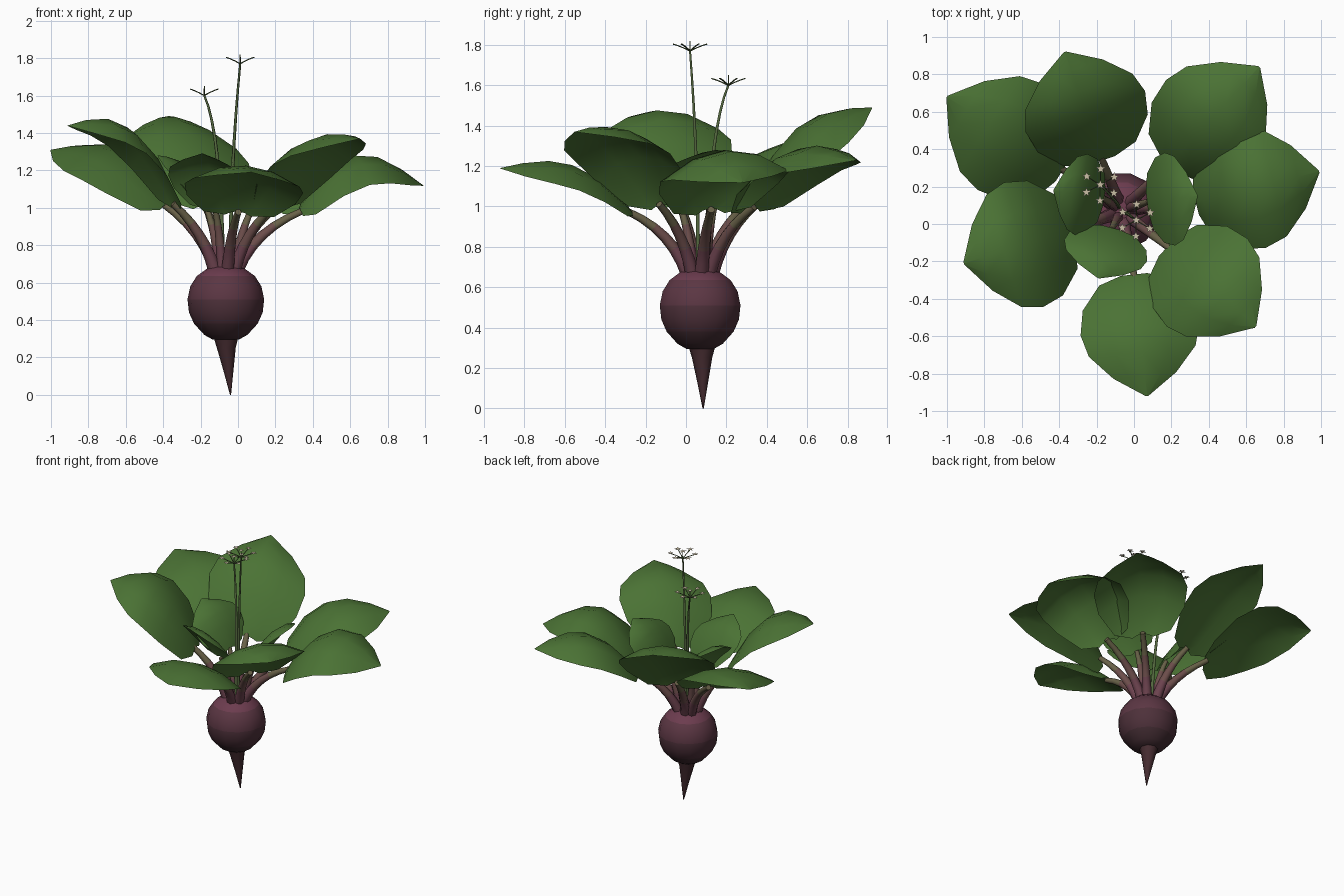
import bpy
from math import sin, cos, pi
from mathutils import Vector

if "Cube" in bpy.data.objects:
    bpy.data.objects.remove(bpy.data.objects["Cube"])


def material(name, rgb):
    m = bpy.data.materials.new(name)
    m.diffuse_color = (*rgb, 1)
    m.use_nodes = True
    m.node_tree.nodes["Principled BSDF"].inputs["Base Color"].default_value = m.diffuse_color
    return m


BULB = [material("beet_dark", (0.055, 0.025, 0.032)), material("beet_low", (0.075, 0.03, 0.042)),
        material("beet_mid", (0.105, 0.037, 0.056)), material("beet_top", (0.15, 0.045, 0.077))]
ROOT = material("root_brown", (0.06, 0.025, 0.03))
STALK = [material("stalk_low", (0.15, 0.055, 0.077)),
         material("stalk_mid", (0.15, 0.075, 0.07)),
         material("stalk_high", (0.14, 0.12, 0.065))]
GREEN = material("leaf_green", (0.07, 0.17, 0.035))
STEM = material("flower_stem_green", (0.09, 0.14, 0.05))
CREAM = material("petal_cream", (0.6, 0.53, 0.38))


def build(name, verts, faces, mats, angle=1.1):
    mesh = bpy.data.meshes.new(name)
    mesh.from_pydata([tuple(v) for v in verts], [], faces)
    mesh.update()
    ob = bpy.data.objects.new(name, mesh)
    bpy.context.collection.objects.link(ob)
    for m in mats:
        mesh.materials.append(m)
    bpy.ops.object.select_all(action='DESELECT')
    ob.select_set(True)
    bpy.context.view_layer.objects.active = ob
    bpy.ops.object.shade_smooth_by_angle(angle=angle)
    return ob


def tube(name, path, radii, sides, mats):
    """Capped tube through path; materials are spread along its length."""
    path = [Vector(p) for p in path]
    n = len(path)
    verts, faces = [], []
    for i, p in enumerate(path):
        d = (path[min(i + 1, n - 1)] - path[max(i - 1, 0)]).normalized()
        a = d.cross(Vector((0, 1, 0.01))).normalized()
        b = d.cross(a)
        verts += [p + radii[i] * (a * cos(2 * pi * k / sides) + b * sin(2 * pi * k / sides))
                  for k in range(sides)]
    for i in range(n - 1):
        for k in range(sides):
            j = (k + 1) % sides
            faces.append((i * sides + k, i * sides + j, (i + 1) * sides + j, (i + 1) * sides + k))
    faces.append(tuple(reversed(range(sides))))
    faces.append(tuple(range((n - 1) * sides, n * sides)))
    ob = build(name, verts, faces, mats)
    for i in range((n - 1) * sides):
        ob.data.polygons[i].material_index = (i // sides) * len(mats) // (n - 1)
    ob.data.polygons[len(faces) - 1].material_index = len(mats) - 1
    return ob


def bend(a, b, c, steps):
    """Quadratic curve from a to c, pulled towards b."""
    a, b, c = Vector(a), Vector(b), Vector(c)
    return [(1 - t) ** 2 * a + 2 * t * (1 - t) * b + t * t * c
            for t in (i / steps for i in range(steps + 1))]


# Bulb and tap root
CX, CY = -0.065, 0.07
profile = [(0.295, 0.07), (0.32, 0.115), (0.38, 0.17), (0.44, 0.197), (0.51, 0.205),
           (0.58, 0.19), (0.635, 0.155), (0.675, 0.1), (0.69, 0.045)]
tube("bulb", [(CX, CY, z) for z, r in profile], [r for z, r in profile], 14, BULB)
tube("tap_root", [(-0.065, 0.078, 0.34), (-0.062, 0.08, 0.25), (-0.05, 0.083, 0.12), (-0.04, 0.085, 0)],
     [0.075, 0.05, 0.025, 0.003], 8, [ROOT])

# Leaf outline: position along the midrib, relative half width
OUTLINE = [(0, 0.22), (0.06, 0.6), (0.25, 0.92), (0.45, 1), (0.63, 0.9), (0.83, 0.53), (1, 0.02)]
CROSS = (-1, -0.5, 0, 0.5, 1)


def leaf(name, base, tip, width, arch, roll, droop):
    base, tip = Vector(base), Vector(tip)
    d = (tip - base)
    left = Vector((-d.y, d.x, 0)).normalized()
    side = left * cos(roll) + Vector((0, 0, sin(roll)))
    verts, faces = [], []
    for t, w in OUTLINE:
        mid = base + d * t + Vector((0, 0, arch * sin(pi * t ** 0.88)))
        for u in CROSS:
            verts.append(mid + side * (u * w * width) - Vector((0, 0, droop * u * u * w)))
    m = len(CROSS)
    for i in range(len(OUTLINE) - 1):
        for k in range(m - 1):
            faces.append((i * m + k, (i + 1) * m + k, (i + 1) * m + k + 1, i * m + k + 1))
    build(name, verts, faces, [GREEN])
    # Leaf stalk rising from the crown to the underside of the leaf base
    flat = Vector((base.x - CX, base.y - CY, 0))
    foot = Vector((CX, CY, 0.66)) + flat.normalized() * min(0.06, flat.length * 0.35)
    knee = foot + flat * 0.24 + Vector((0, 0, 0.22))
    k = 0.4 + 0.6 * width / 0.33
    tube(name + "_stalk", bend(foot, knee, base + d * 0.03 - Vector((0, 0, 0.01)), 6),
         [(0.036 - 0.003 * i) * k for i in range(7)], 7, STALK)


# Outer leaves: base, tip, half width, arch, roll, droop
outer = [
    ((0.33, 0.12, 0.99), (0.99, 0.28, 1.12), 0.33, 0.23, 0.08, 0.13),
    ((0.19, 0.32, 1.00), (0.67, 0.84, 1.23), 0.32, 0.18, 0.08, 0.13),
    ((-0.17, 0.34, 1.01), (-0.37, 0.92, 1.49), 0.34, 0.17, 0.12, 0.12),
    ((-0.38, 0.29, 1.02), (-1.00, 0.68, 1.31), 0.34, 0.15, -0.18, 0.09),
    ((-0.33, -0.03, 1.02), (-0.91, -0.21, 1.44), 0.35, 0.22, -0.06, 0.12),
    ((0.00, -0.27, 0.98), (0.07, -0.92, 1.19), 0.32, 0.13, -0.08, 0.10),
    ((0.18, -0.12, 1.01), (0.65, -0.55, 1.37), 0.32, 0.18, 0.06, 0.11),
]
for i, args in enumerate(outer):
    leaf(f"outer_leaf_{i + 1}", *args)

# Small inner leaves
inner = [
    ((-0.16, 0.14, 1.00), (-0.43, 0.18, 1.28), 0.22, 0.09, -0.1, 0.06),
    ((0.07, 0.12, 1.00), (0.34, 0.15, 1.28), 0.25, 0.09, 0.0, 0.06),
    ((-0.12, -0.02, 1.00), (-0.19, -0.29, 1.29), 0.23, 0.08, -0.1, 0.06),
]
for i, args in enumerate(inner):
    leaf(f"inner_leaf_{i + 1}", *args)


def star(name, c, r):
    """Five-petalled flat star flower."""
    verts = []
    for k in range(10):
        a = pi / 2 + k * pi / 5
        q = r if k % 2 == 0 else r * 0.42
        verts.append((c[0] + q * cos(a), c[1] + q * sin(a), c[2] + 0.004))
    build(name, verts, [tuple(range(10))], [CREAM])


# Flower stems, each with an umbel of seven stars
for i, (foot, knee, hub) in enumerate([
        ((-0.04, 0.06, 0.66), (-0.04, 0.06, 1.25), (0.012, 0.02, 1.77)),
        ((-0.08, 0.09, 0.66), (-0.09, 0.12, 1.40), (-0.18, 0.21, 1.60))]):
    name = f"flower_{i + 1}"
    tube(name + "_stem", bend(foot, knee, hub, 8), [0.012 - 0.0008 * k for k in range(9)], 6, [STEM])
    for k in range(7):
        a = k * pi / 3 + 0.5
        r = 0.085 if k < 6 else 0.0
        top = Vector(hub) + Vector((r * cos(a), r * sin(a), 0.034 if k < 6 else 0.05))
        knee2 = Vector(hub) + Vector((r * 0.6 * cos(a), r * 0.6 * sin(a), 0.025))
        tube(f"{name}_spoke_{k + 1}", bend(hub, knee2, top, 3), [0.004, 0.003, 0.003, 0.003], 5, [STEM])
        star(f"{name}_star_{k + 1}", top, 0.027)
